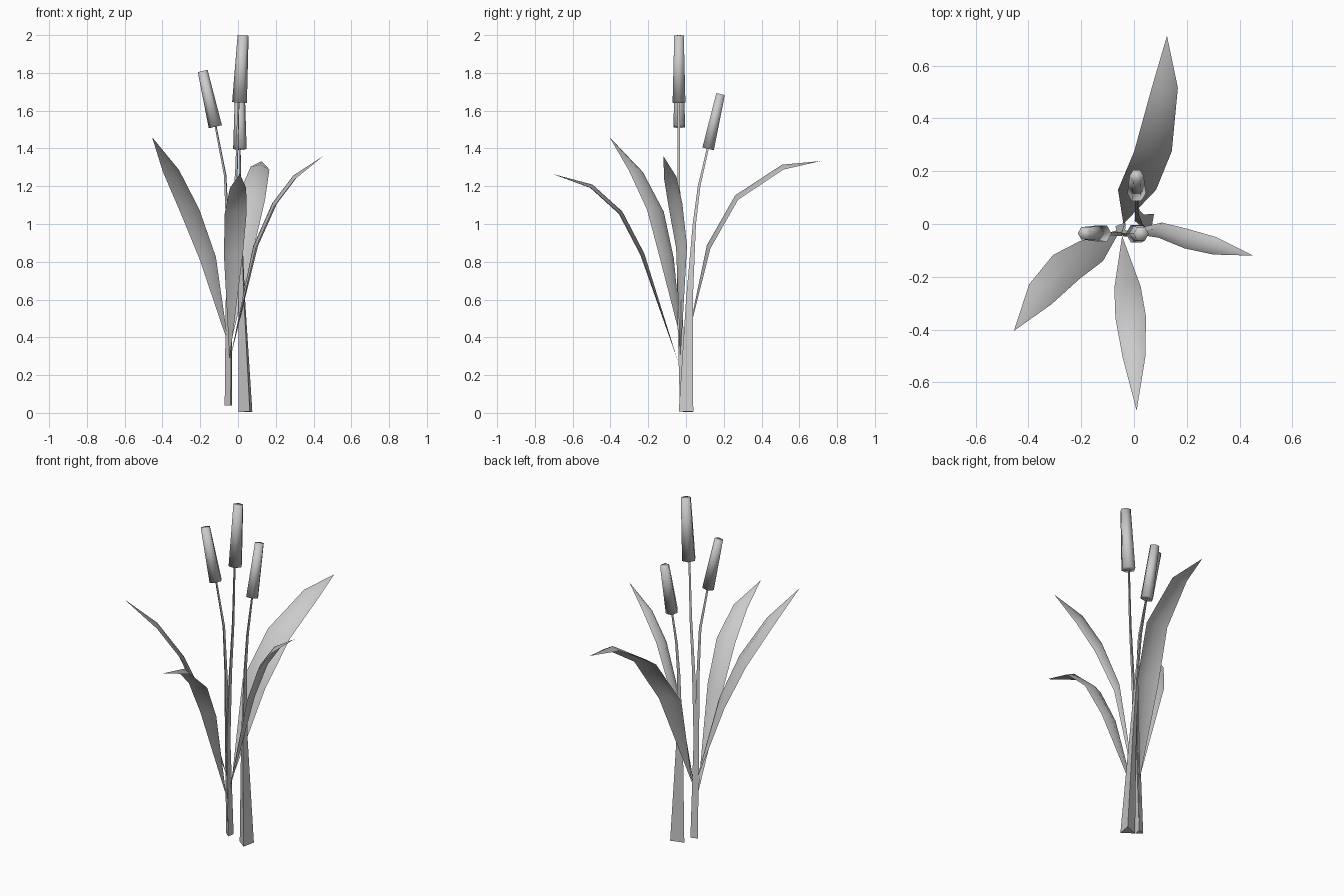
import bpy
import math
from mathutils import Vector

if "Cube" in bpy.data.objects:
    bpy.data.objects.remove(bpy.data.objects["Cube"], do_unlink=True)

# One plain grey for every part
grey = bpy.data.materials.new("light_grey")
grey.use_nodes = True
colour = (0.6, 0.6, 0.6, 1)
grey.diffuse_color = colour
grey.node_tree.nodes["Principled BSDF"].inputs["Base Color"].default_value = colour


def make(name, verts, faces, sharp=65):
    mesh = bpy.data.meshes.new(name)
    mesh.from_pydata(verts, [], faces)
    mesh.materials.append(grey)
    obj = bpy.data.objects.new(name, mesh)
    bpy.context.collection.objects.link(obj)
    bpy.ops.object.select_all(action="DESELECT")
    obj.select_set(True)
    bpy.context.view_layer.objects.active = obj
    bpy.ops.object.shade_smooth_by_angle(angle=math.radians(sharp))


def tube(name, path, radii, sides, phase=0, sharp=65):
    """Capped tapering tube whose rings follow the path."""
    pts = [Vector(p) for p in path]
    verts, faces = [], []
    for i, p in enumerate(pts):
        along = (pts[min(i + 1, len(pts) - 1)] - pts[max(i - 1, 0)]).normalized()
        u = (Vector((1, 0, 0)) - along * along.x).normalized()
        v = along.cross(u)
        for k in range(sides):
            a = math.radians(phase) + math.tau * k / sides
            verts.append(p + radii[i] * (math.cos(a) * u + math.sin(a) * v))
    for i in range(len(pts) - 1):
        for k in range(sides):
            a, b = i * sides + k, i * sides + (k + 1) % sides
            faces.append((a, b, b + sides, a + sides))
    faces.append(tuple(reversed(range(sides))))
    faces.append(tuple(range(len(verts) - sides, len(verts))))
    make(name, verts, faces, sharp)


def blade(name, base, rows, tip, side, fold=0.01):
    """Arching leaf: rows of (centre, half width) with a raised central ridge."""
    side = Vector(side).normalized()
    spine = [Vector(base)] + [Vector(c) for c, half in rows] + [Vector(tip)]
    verts, faces = [spine[0]], []
    for i, (centre, half) in enumerate(rows, 1):
        c = spine[i]
        up = (spine[i + 1] - spine[i - 1]).cross(side).normalized() * fold
        if up.z < 0:
            up.negate()
        verts += [c - side * half - up, c + up, c + side * half - up]
    verts.append(spine[-1])
    last = len(verts) - 1
    for k in (1, 2):
        faces.append((0, k + 1, k))
        for r in range(len(rows) - 1):
            a = 3 * r + k
            faces.append((a, a + 1, a + 4, a + 3))
        faces.append((last - 4 + k, last - 3 + k, last))
    make(name, verts, faces)


# Stems, three sided and thickening towards the ground
tube("tall_stem", [(-0.046, -0.012, 0.04), (-0.043, -0.034, 0.6), (-0.024, -0.038, 1.0),
                   (-0.006, -0.038, 1.3), (0.004, -0.038, 1.66)],
     [0.022, 0.015, 0.01, 0.008, 0.006], 3, 50)
tube("side_stem", [(-0.049, -0.012, 0.04), (-0.051, -0.032, 0.6), (-0.052, -0.037, 0.95),
                   (-0.067, -0.037, 1.26), (-0.12, -0.037, 1.53)],
     [0.022, 0.014, 0.01, 0.008, 0.006], 3, 170)
tube("back_stem", [(0.047, 0.004, 0.006), (0.024, 0.02, 0.6), (0.014, 0.045, 1.0),
                   (0.012, 0.07, 1.2), (0.01, 0.118, 1.41)],
     [0.045, 0.021, 0.01, 0.008, 0.006], 3, 50)

# Seed heads, six sided, slightly narrower at the top and softly shaded
for name, low, high, size in (
        ("tall_head", (0.008, -0.037, 1.643), (0.027, -0.037, 1.998), 1.12),
        ("side_head", (-0.12, -0.036, 1.515), (-0.187, -0.035, 1.81), 1.02),
        ("back_head", (0.01, 0.117, 1.398), (0.01, 0.183, 1.688), 1.02)):
    tube(name, [low, high], [0.035 * size, 0.026 * size], 6, 0, 180)

# Leaves
blade("right_leaf", (-0.05, -0.02, 0.36),
      [((-0.155, -0.095, 0.825), 0.058), ((-0.25, -0.155, 1.075), 0.068),
       ((-0.35, -0.26, 1.287), 0.057)],
      (-0.455, -0.405, 1.46), (0.75, -0.65, 0.08))
blade("front_leaf", (-0.045, -0.045, 0.28),
      [((-0.025, -0.23, 0.84), 0.05), ((-0.013, -0.345, 1.06), 0.058),
       ((0.0, -0.5, 1.2), 0.043)],
      (0.01, -0.707, 1.265), (1, 0.05, 0.0))
blade("left_leaf", (-0.045, -0.03, 0.27),
      [((0.09, -0.022, 0.88), 0.03), ((0.19, -0.055, 1.105), 0.038),
       ((0.3, -0.083, 1.25), 0.034)],
      (0.452, -0.12, 1.36), (0.2, 0.97, 0.2))
blade("back_leaf", (-0.04, 0.0, 0.36),
      [((0.012, 0.12, 0.885), 0.073), ((0.073, 0.268, 1.145), 0.072),
       ((0.118, 0.512, 1.305), 0.05)],
      (0.125, 0.713, 1.333), (-1, 0, 0.15))
